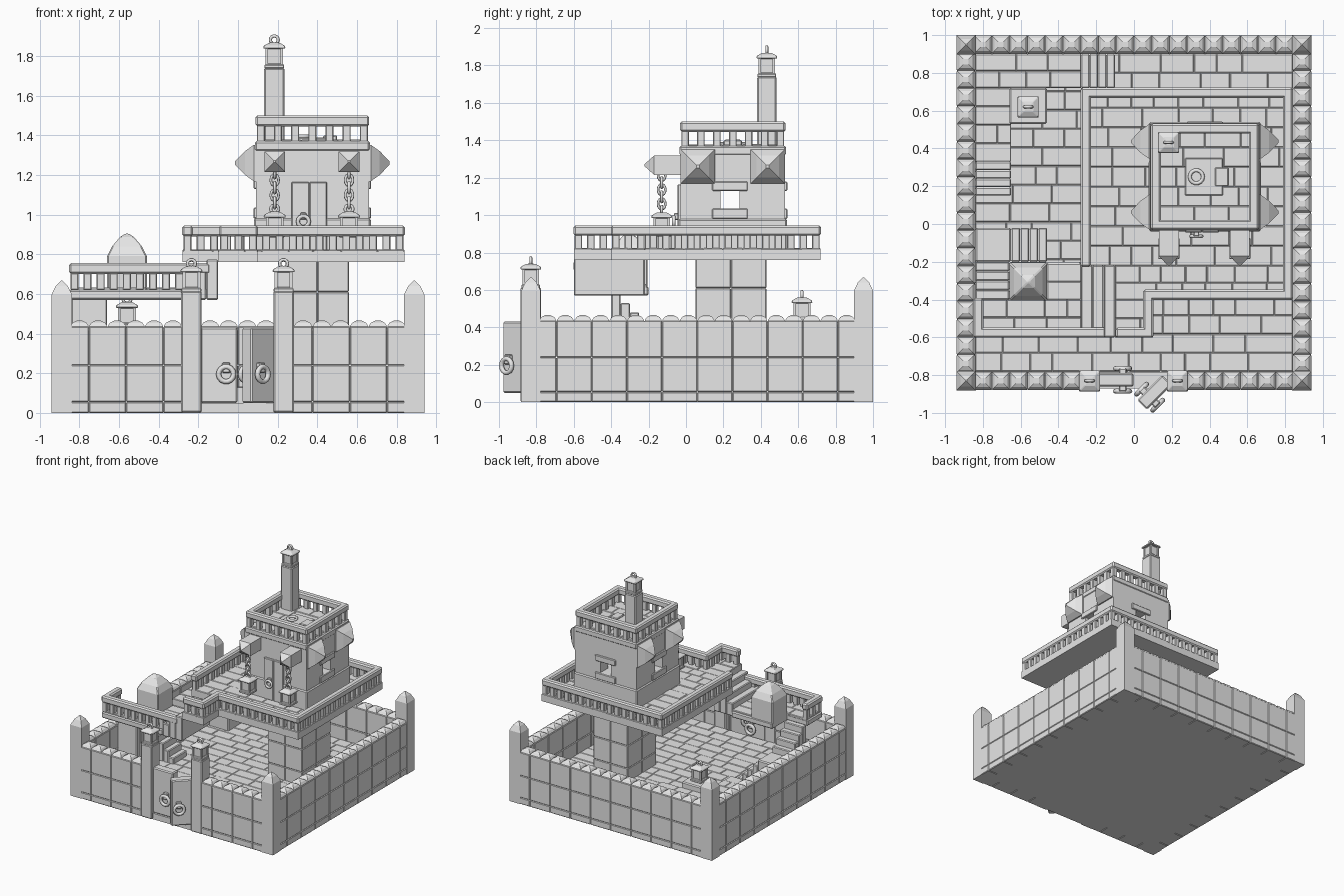
import bpy, bmesh, math, random
from mathutils import Matrix, Vector

random.seed(4)
if "Cube" in bpy.data.objects:
    bpy.data.objects.remove(bpy.data.objects["Cube"])

stone = bpy.data.materials.new("pale_grey_stone")
stone.use_nodes = True
GREY = (0.8, 0.8, 0.8, 1)
stone.diffuse_color = GREY
stone.node_tree.nodes["Principled BSDF"].inputs["Base Color"].default_value = GREY


def finish(name, bm, matrix=None, bevel=0.0, smooth=False):
    bmesh.ops.recalc_face_normals(bm, faces=bm.faces)
    mesh = bpy.data.meshes.new(name)
    bm.to_mesh(mesh)
    bm.free()
    mesh.materials.append(stone)
    mesh.polygons.foreach_set("use_smooth", [smooth] * len(mesh.polygons))
    ob = bpy.data.objects.new(name, mesh)
    bpy.context.collection.objects.link(ob)
    if matrix:
        ob.matrix_world = matrix
    if bevel:
        mod = ob.modifiers.new("worn_edges", "BEVEL")
        mod.width, mod.segments = bevel, 1
    return ob


def boxes(name, items, bevel=0.008, matrix=None):
    """Join boxes given as (x0, x1, y0, y1, z0, z1)."""
    bm = bmesh.new()
    for x0, x1, y0, y1, z0, z1 in items:
        m = Matrix.Translation(((x0 + x1) / 2, (y0 + y1) / 2, (z0 + z1) / 2))
        bmesh.ops.create_cube(bm, size=1, matrix=m @ Matrix.Diagonal((x1 - x0, y1 - y0, z1 - z0, 1)))
    return finish(name, bm, matrix, bevel)


def lofts(name, rings, places, bevel=0.0):
    """Square rings (half width, height) stacked at each placement matrix."""
    bm = bmesh.new()
    for m in places:
        loops = [[bm.verts.new(m @ Vector((sx * h, sy * h, z))) for sx, sy in
                  ((-1, -1), (1, -1), (1, 1), (-1, 1))] for h, z in rings]
        bm.faces.new(loops[0])
        bm.faces.new(loops[-1])
        for a, b in zip(loops, loops[1:]):
            for i in range(4):
                j = (i + 1) % 4
                bm.faces.new((a[i], a[j], b[j], b[i]))
    return finish(name, bm, None, bevel)


def ring(name, matrix, major=0.024, minor=0.008, n=14, k=8):
    """Ring standing in the local xz plane."""
    bm = bmesh.new()
    grid = [[bm.verts.new(((major + minor * math.cos(b)) * math.cos(a), minor * math.sin(b),
                           (major + minor * math.cos(b)) * math.sin(a)))
             for b in (math.tau * j / k for j in range(k))] for a in (math.tau * i / n for i in range(n))]
    for i in range(n):
        for j in range(k):
            p, q = grid[i], grid[(i + 1) % n]
            bm.faces.new((p[j], p[(j + 1) % k], q[(j + 1) % k], q[j]))
    return finish(name, bm, matrix, 0, True)


T = Matrix.Translation


def at(x, y, z):
    return T((x, y, z))


def paving(name, rects):
    """Uneven slabs laid in courses over (x0, x1, y0, y1, top)."""
    slabs = []
    for x0, x1, y0, y1, z in rects:
        rows = max(1, round((y1 - y0) / 0.1))
        d = (y1 - y0) / rows
        for r in range(rows):
            x = x0
            while x < x1 - 0.001:
                e = x + random.uniform(0.11, 0.22)
                e = x1 if e > x1 - 0.06 else e
                slabs.append((x, e, y0 + r * d, y0 + (r + 1) * d, z - 0.02, z + random.uniform(0, 0.004)))
                x = e
    boxes(name, slabs, 0.004)


def stairs(name, x0, x1, y0, y1, z0, z1, base, way, n=4):
    """Solid steps rising toward way (+x, -x, +y or -y)."""
    steps = []
    for i in range(n):
        a, b = i / n, (i + 1) / n
        if way[0] == "-":
            a, b = 1 - b, 1 - a
        top = z0 + (z1 - z0) * (i + 1) / (n + 1)
        if way[1] == "x":
            steps.append((x0 + (x1 - x0) * a, x0 + (x1 - x0) * b, y0, y1, base, top))
        else:
            steps.append((x0, x1, y0 + (y1 - y0) * a, y0 + (y1 - y0) * b, base, top))
    boxes(name, steps, 0.006)


def railing(name, path, z, gap=0.068):
    """Balusters and a thick handrail along an axis-aligned path."""
    posts, rails, r = [], [], 0.027
    for (ax, ay), (bx, by) in zip(path, path[1:]):
        rails.append((min(ax, bx) - r, max(ax, bx) + r, min(ay, by) - r, max(ay, by) + r, z + 0.07, z + 0.125))
        n = max(2, round(math.hypot(bx - ax, by - ay) / gap))
        for i in range(n + 1):
            x, y = ax + (bx - ax) * i / n, ay + (by - ay) * i / n
            posts.append((x - 0.02, x + 0.02, y - 0.02, y + 0.02, z - 0.01, z + 0.075))
    boxes(name + "_balusters", posts, 0.004)
    boxes(name + "_handrail", rails, 0.01)


def lantern(name, x, y, z):
    lofts(name + "_body", [(0.05, 0), (0.05, 0.018), (0.036, 0.022), (0.036, 0.1), (0.056, 0.1),
                           (0.054, 0.113), (0.028, 0.128), (0.014, 0.13)], [at(x, y, z)], 0.003)
    boxes(name + "_bars", [(x + i - 0.007, x + i + 0.007, y + j - 0.007, y + j + 0.007, z + 0.01, z + 0.105)
                           for i in (-0.038, 0.038) for j in (-0.038, 0.038)], 0)
    ring(name + "_loop", at(x, y, z + 0.143), 0.02, 0.008)


# Outer walls of beveled blocks
B = 0.188
blocks = []
for z0, z1 in ((0, 0.055), (0.055, 0.24), (0.24, 0.435)):
    for i in range(10):
        u = -0.94 + i * B
        blocks.append((u, u + B, 0.9, 1.0, z0, z1))
        for x in (-0.94, 0.84):
            blocks.append((x, x + 0.1, u + 0.06, u + 0.06 + B, z0, z1))
        if i < 4 or i > 5:
            blocks.append((u, u + B, -0.88, -0.78, z0, z1))
boxes("outer_wall_blocks", blocks, 0.005)

# Rounded coping stones along the wall tops
step = B / 2
tops = [at(x, -0.88 + step * (i + 0.5), 0.425) for x in (-0.89, 0.89) for i in range(1, 19)]
for i in range(1, 19):
    u = -0.94 + step * (i + 0.5)
    tops.append(at(u, 0.95, 0.425))
    if abs(u) > 0.29:
        tops.append(at(u, -0.83, 0.425))
lofts("wall_coping", [(0.047, -0.01), (0.045, 0.014), (0.034, 0.03), (0.014, 0.04)], tops)

# Corner posts and gate posts
lofts("corner_posts", [(0.052, 0), (0.052, 0.595), (0.03, 0.64), (0.004, 0.667)],
      [at(x, y, 0) for x in (-0.889, 0.889) for y in (-0.829, 0.949)])
boxes("gate_posts", [(s - 0.052, s + 0.052, -0.885, -0.775, 0, 0.615) for s in (-0.235, 0.23)])
for side, x in (("right", -0.235), ("left", 0.23)):
    lantern("gate_lantern_" + side, x, -0.83, 0.61)

# Courtyard floor and raised corner walk
boxes("courtyard_base", [(-0.85, 0.85, -0.785, 0.91, 0, 0.125), (-0.2, 0.2, -0.87, -0.78, 0, 0.05)], 0)
paving("courtyard_paving", [(-0.84, 0.84, -0.78, 0.9, 0.13)])
boxes("corner_walk", [(-0.84, -0.28, 0.72, 0.9, 0.1, 0.37), (-0.84, -0.65, 0.33, 0.72, 0.1, 0.37)], 0)
paving("corner_walk_paving", [(-0.84, -0.28, 0.72, 0.9, 0.38), (-0.84, -0.65, 0.33, 0.72, 0.38)])
stairs("rear_walk_stairs", -0.28, -0.1, 0.72, 0.9, 0.13, 0.38, 0.1, "-x")
stairs("side_walk_stairs", -0.84, -0.65, 0.15, 0.33, 0.13, 0.38, 0.1, "+y")
boxes("walk_lantern_post", [(-0.66, -0.46, 0.53, 0.72, 0.1, 0.43)])
lantern("walk_lantern", -0.56, 0.62, 0.43)

# Gate doors with ring handles, one door swung open
for side, x, s, angle in (("right", -0.19, 1, 0), ("left", 0.175, -1, 45)):
    m = at(x, -0.825, 0) @ Matrix.Rotation(math.radians(angle), 4, "Z")
    inner, outer = sorted((0, s * 0.187))
    mid = s * 0.09
    boxes("gate_door_" + side, [(inner, outer, -0.036, 0.036, 0.05, 0.43)], 0.008, m)
    hx = s * 0.13
    boxes("gate_handle_mount_" + side, [(hx - 0.02, hx + 0.02, -0.062, 0.062, 0.2, 0.255)], 0.006, m)
    for f in (-1, 1):
        ring("gate_ring_" + side, m @ at(hx, f * 0.06, 0.195), 0.038, 0.013)

# Turning stair up to the side balcony
stairs("lower_stairs", -0.65, -0.46, -0.2, -0.02, 0.13, 0.38, 0.1, "-x")
boxes("stair_landing", [(-0.84, -0.65, -0.2, -0.02, 0.1, 0.38)])
stairs("upper_stairs", -0.84, -0.66, -0.4, -0.2, 0.38, 0.63, 0.1, "-y")
boxes("balcony_slab", [(-0.85, -0.28, -0.6, -0.4, 0.57, 0.62), (-0.66, -0.28, -0.4, -0.2, 0.57, 0.62)])
paving("balcony_paving", [(-0.84, -0.28, -0.59, -0.4, 0.63), (-0.46, -0.28, -0.4, -0.21, 0.63)])
railing("balcony", [(-0.825, -0.42), (-0.825, -0.575), (-0.165, -0.575)], 0.63)
lofts("stair_post", [(0.1, 0.57), (0.1, 0.79), (0.075, 0.84), (0.035, 0.887), (0.006, 0.905)],
      [at(-0.56, -0.305, 0)], 0.006)
stairs("platform_stairs", -0.28, -0.1, -0.6, -0.22, 0.63, 0.82, 0.57, "+x", 3)

# Main platform on its masonry pillar
boxes("pillar_blocks", [(x, x + 0.16, y, y + 0.19, z0, z1) for x in (0.24, 0.4) for y in (0.05, 0.24)
                        for z0, z1 in ((0.1, 0.24), (0.24, 0.43), (0.43, 0.61), (0.61, 0.77))], 0.005)
decks = [(-0.28, 0.84, -0.22, 0.72), (-0.1, 0.84, -0.4, -0.22), (-0.1, 0.1, -0.6, -0.4)]
boxes("platform_slab", [d + (0.76, 0.815) for d in decks], 0)
paving("platform_paving", [d + (0.82,) for d in decks])
railing("platform", [(-0.255, -0.2), (-0.255, 0.695), (0.815, 0.695), (0.815, -0.375),
                     (0.075, -0.375), (0.075, -0.575), (-0.07, -0.575)], 0.82)

# Tower room with three window openings
X0, X1, Y0, Y1 = 0.09, 0.66, -0.03, 0.53
boxes("tower_footing", [(X0 - 0.01, X1 + 0.01, Y0 - 0.01, Y1 + 0.01, 0.81, 0.98)])
boxes("tower_wall_middle", [(X0, X1, Y0, 0.07, 1.03, 1.135)] +
      [(x, x + 0.1, y0, y1, 1.03, 1.135) for x in (X0, X1 - 0.1) for y0, y1 in ((0.07, 0.185), (0.285, Y1))] +
      [(x, x + 0.135, Y1 - 0.1, Y1, 1.03, 1.135) for x in (X0 + 0.1, 0.425)], 0)
boxes("tower_wall_lower", [(X0, X1, Y0, Y1, 0.97, 1.035)], 0)
boxes("tower_wall_upper", [(X0, X1, Y0, Y1, 1.13, 1.33)], 0)
frames = []
for x in (X0, X1):
    frames += [(x - 0.012, x + 0.012, 0.14, 0.33, a, b) for a, b in ((0.98, 1.035), (1.13, 1.18))]
frames += [(0.28, 0.47, Y1 - 0.012, Y1 + 0.012, a, b) for a, b in ((0.98, 1.035), (1.13, 1.18))]
boxes("window_sills_and_lintels", frames, 0.005)

# Tower door with a ring
boxes("tower_door", [(x, x + 0.09, Y0 - 0.016, Y0 + 0.02, 0.82, 1.165) for x in (0.27, 0.36)], 0.005)
boxes("tower_door_mount", [(0.315, 0.345, Y0 - 0.035, Y0, 0.975, 1.01)], 0.004)
ring("tower_door_ring", at(0.33, Y0 - 0.035, 0.965), 0.028, 0.01)

# Pyramid bosses on the tower sides
lofts("tower_side_bosses", [(0.092, -0.02), (0.092, 0.01), (0.06, 0.055), (0.008, 0.105)],
      [at(x, y, 1.26) @ Matrix.Rotation(s * math.pi / 2, 4, "Y")
       for x, s in ((X0, -1), (X1, 1)) for y in (0.063, 0.437)])

# Front beams carrying lanterns on chains
for side, x in (("right", 0.185), ("left", 0.56)):
    lofts("lantern_beam_" + side, [(0.052, -0.05), (0.052, 0.14), (0.005, 0.192)],
          [at(x, Y0, 1.267) @ Matrix.Rotation(math.pi / 2, 4, "X")])
    lantern("hanging_lantern_" + side, x, -0.13, 0.885)
    for i in range(5):
        ring("chain_link_" + side, at(x, -0.13, 1.06 + i * 0.038) @
             Matrix.Rotation(math.pi / 2 * ((i + 1) % 2), 4, "Z") @ Matrix.Diagonal((0.85, 1, 1.15, 1)), 0.023, 0.008)

# Roof parapet, hatch and chimney lantern
boxes("roof_slab", [(X0 - 0.005, X1 + 0.005, Y0 - 0.005, Y1 + 0.005, 1.32, 1.37)])
paving("roof_paving", [(X0 + 0.02, X1 - 0.02, Y0 + 0.02, Y1 - 0.02, 1.375)])
c = 0.025
railing("parapet", [(X0 + c, Y0 + c), (X1 - c, Y0 + c), (X1 - c, Y1 - c), (X0 + c, Y1 - c), (X0 + c, Y0 + c)],
        1.375, 0.085)
boxes("roof_hatch", [(0.27, 0.47, 0.15, 0.35, 1.36, 1.39), (0.43, 0.5, 0.2, 0.3, 1.37, 1.4)], 0.005)
ring("hatch_ring", at(0.33, 0.25, 1.395) @ Matrix.Rotation(math.pi / 2, 4, "X"), 0.035, 0.01)
boxes("chimney", [(0.13, 0.235, 0.38, 0.485, 1.36, 1.74)])
lantern("chimney_lantern", 0.183, 0.432, 1.738)
